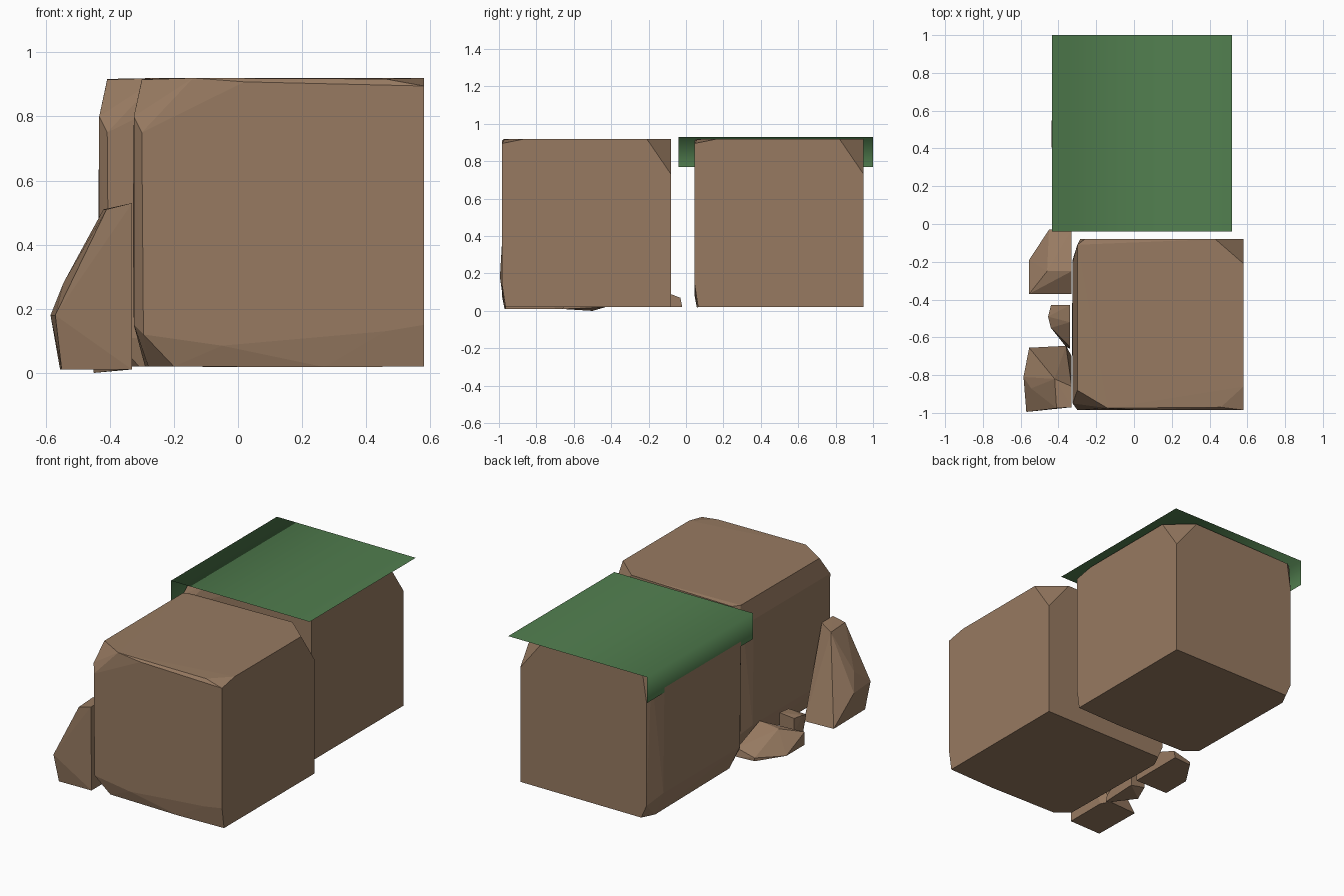
import bpy, bmesh
from mathutils import Vector

if "Cube" in bpy.data.objects:
    bpy.data.objects.remove(bpy.data.objects["Cube"])


def material(name, rgb):
    m = bpy.data.materials.new(name)
    m.diffuse_color = (*rgb, 1)
    m.use_nodes = True
    m.node_tree.nodes["Principled BSDF"].inputs["Base Color"].default_value = m.diffuse_color
    return m


STONE = material("brown stone", (0.31, 0.195, 0.12))
CLOTH = material("green cover", (0.085, 0.215, 0.08))


def add_object(name, bm, mat):
    mesh = bpy.data.meshes.new(name)
    bm.to_mesh(mesh)
    bm.free()
    mesh.materials.append(mat)
    obj = bpy.data.objects.new(name, mesh)
    bpy.context.collection.objects.link(obj)
    return obj


def chipped_stone(name, points, offset=(0, 0, 0)):
    """Flat-faced convex stone wrapped around a few corner points."""
    bm = bmesh.new()
    for p in points:
        bm.verts.new(Vector(p) + Vector(offset))
    res = bmesh.ops.convex_hull(bm, input=bm.verts[:])
    loose = {g for g in res["geom_interior"] + res["geom_unused"]
             if isinstance(g, bmesh.types.BMVert)}
    bmesh.ops.delete(bm, geom=list(loose), context='VERTS')
    bmesh.ops.dissolve_limit(bm, angle_limit=0.01, verts=bm.verts[:], edges=bm.edges[:])
    bmesh.ops.recalc_face_normals(bm, faces=bm.faces[:])
    return add_object(name, bm, STONE)


# Two matching cubes of stone, chipped at the corners and along the left side
cube = [
    # top outline
    (-.30, -.11, .917), (-.30, -.88, .915), (-.14, -.975, .92), (.03, -.93, .92),
    (.46, -.97, .917), (.58, -.86, .92), (.58, -.21, .92), (.43, -.08, .92), (-.26, -.08, .91),
    # front face
    (-.30, -.985, .75), (.02, -.985, .908), (.58, -.985, .895), (-.295, -.985, .12),
    (-.05, -.985, .085), (.46, -.985, .13), (.58, -.985, .15),
    # left face
    (-.325, -.95, .80), (-.325, -.94, .15), (-.325, -.20, .80), (-.325, -.19, .15),
    (-.328, -.55, .45),
    # back face
    (-.285, -.08, .75), (-.285, -.08, .10), (.58, -.08, .73), (.58, -.08, .02),
    # underside
    (-.28, -.90, .02), (-.2, -.965, .02), (.27, -.972, .018), (.58, -.965, .02),
    (-.29, -.16, .02), (-.25, -.08, .02),
]
chipped_stone("front_stone_block", cube)
chipped_stone("back_stone_block", cube, (-.108, 1.03, 0))

# Broken pieces lying along the left side
chipped_stone("tall_fragment", [
    (-.57, -.995, .18), (-.585, -.81, .18), (-.41, -.975, .51), (-.33, -.97, .53),
    (-.42, -.82, .51), (-.33, -.86, .53), (-.55, -.97, .01), (-.33, -.965, .01),
    (-.555, -.655, .01), (-.36, -.645, .01), (-.33, -.70, .01), (-.545, -.87, .28)])
chipped_stone("small_fragment", [
    (-.44, -.43, .13), (-.34, -.43, .14), (-.455, -.49, .13), (-.44, -.55, .11),
    (-.34, -.52, .13), (-.44, -.43, .04), (-.34, -.43, .02), (-.45, -.50, 0),
    (-.36, -.65, .01), (-.34, -.66, .01), (-.34, -.65, .05)])
chipped_stone("low_fragment", [
    (-.33, -.25, .155), (-.46, -.25, .14), (-.555, -.37, .10), (-.33, -.37, .08),
    (-.555, -.37, .02), (-.33, -.37, .02), (-.555, -.19, .02), (-.45, -.03, .02),
    (-.45, -.03, .04), (-.33, -.02, .02), (-.33, -.03, .07)])

# Thin cover over the back block, folded down on the left, smooth over the fold
bm = bmesh.new()
rows = [[bm.verts.new((x, y, z)) for y in (-.04, 1.0)]
        for x, z in ((-.433, .77), (-.433, .93), (.52, .93))]
for a, b in zip(rows, rows[1:]):
    bm.faces.new((a[0], b[0], b[1], a[1])).smooth = True
add_object("folded_cover", bm, CLOTH)
